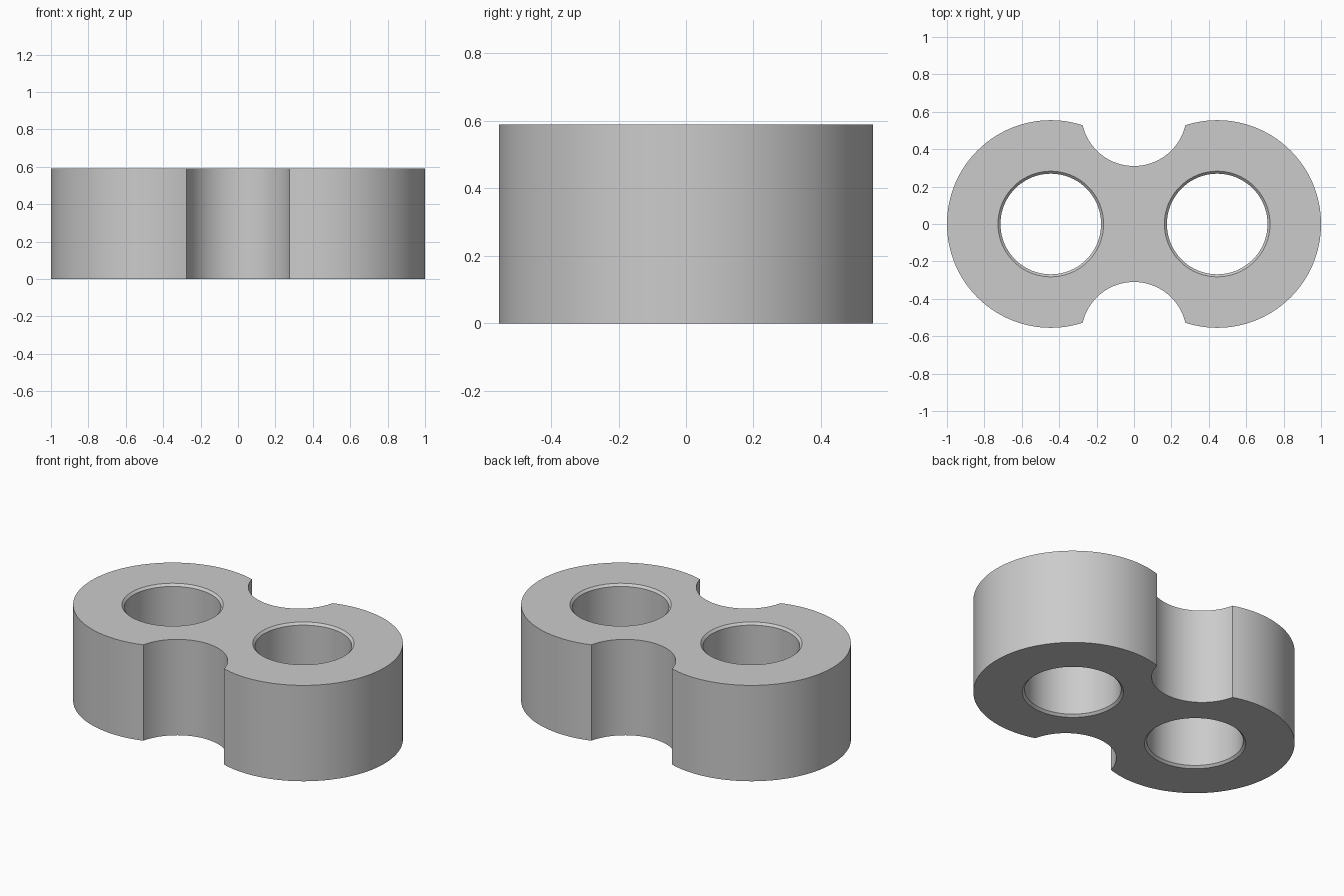
import bpy, bmesh
from math import sin, cos, pi, atan2, sqrt, radians

# Remove the default object
cube = bpy.data.objects.get("Cube")
if cube:
    bpy.data.objects.remove(cube)

HEIGHT = 0.59
LOBE_X, LOBE_R = 0.445, 0.555      # rounded ends
NOTCH_Y, NOTCH_R = 0.592, 0.282    # scooped waist
HOLE_R, CHAMFER = 0.269, 0.0135    # bores

# Single grey material
grey = bpy.data.materials.new("plain_grey")
grey.use_nodes = True
colour = (0.6, 0.6, 0.6, 1)
grey.diffuse_color = colour
grey.node_tree.nodes["Principled BSDF"].inputs["Base Color"].default_value = colour


def arc(cx, cy, r, start, end, steps):
    """Points along an arc, leaving out the last one."""
    return [(cx + r * cos(start + (end - start) * i / steps),
             cy + r * sin(start + (end - start) * i / steps)) for i in range(steps)]


def ring(bm, points, z):
    return [bm.verts.new((x, y, z)) for x, y in points]


def wall(bm, lower, upper):
    n = len(lower)
    for i in range(n):
        j = (i + 1) % n
        bm.faces.new((lower[i], lower[j], upper[j], upper[i]))


def cap(bm, loops):
    """Fill the flat face between the outline and the bores."""
    edges = []
    for loop in loops:
        for a, b in zip(loop, loop[1:] + loop[:1]):
            edges.append(bm.edges.get((a, b)))
    bmesh.ops.triangle_fill(bm, edges=edges, use_beauty=True)


# Corner where a lobe meets a notch (intersection of two circles)
dist = sqrt(LOBE_X ** 2 + NOTCH_Y ** 2)
along = (LOBE_R ** 2 - NOTCH_R ** 2 + dist ** 2) / (2 * dist)
off = sqrt(LOBE_R ** 2 - along ** 2)
ux, uy = -LOBE_X / dist, NOTCH_Y / dist
corner_x = LOBE_X + along * ux + off * uy
corner_y = along * uy - off * ux
lobe_a = atan2(corner_y, corner_x - LOBE_X)
notch_a = atan2(corner_y - NOTCH_Y, corner_x)

# Outline: one lobe and one notch, then the same turned half way round
half = arc(LOBE_X, 0, LOBE_R, -lobe_a, lobe_a, 72)
half += arc(0, NOTCH_Y, NOTCH_R, notch_a, -pi - notch_a, 40)
outline = half + [(-x, -y) for x, y in half]

bm = bmesh.new()
bottom, top = ring(bm, outline, 0), ring(bm, outline, HEIGHT)
wall(bm, bottom, top)
bottom_loops, top_loops = [bottom], [top]

# Bores with a chamfer at both mouths
for side in (-1, 1):
    levels = ((0, CHAMFER), (CHAMFER, 0), (HEIGHT - CHAMFER, 0), (HEIGHT, CHAMFER))
    rings = [ring(bm, arc(side * LOBE_X, 0, HOLE_R + extra, 0, 2 * pi, 80), z)
             for z, extra in levels]
    for lower, upper in zip(rings, rings[1:]):
        wall(bm, lower, upper)
    bottom_loops.append(rings[0])
    top_loops.append(rings[-1])

cap(bm, bottom_loops)
cap(bm, top_loops)
bmesh.ops.recalc_face_normals(bm, faces=bm.faces[:])

mesh = bpy.data.meshes.new("double_bore_block")
bm.to_mesh(mesh)
bm.free()
mesh.materials.append(grey)
block = bpy.data.objects.new("double_bore_block", mesh)
bpy.context.collection.objects.link(block)

# Smooth curved walls, crisp rims
bpy.ops.object.select_all(action="DESELECT")
block.select_set(True)
bpy.context.view_layer.objects.active = block
bpy.ops.object.shade_smooth_by_angle(angle=radians(30))
